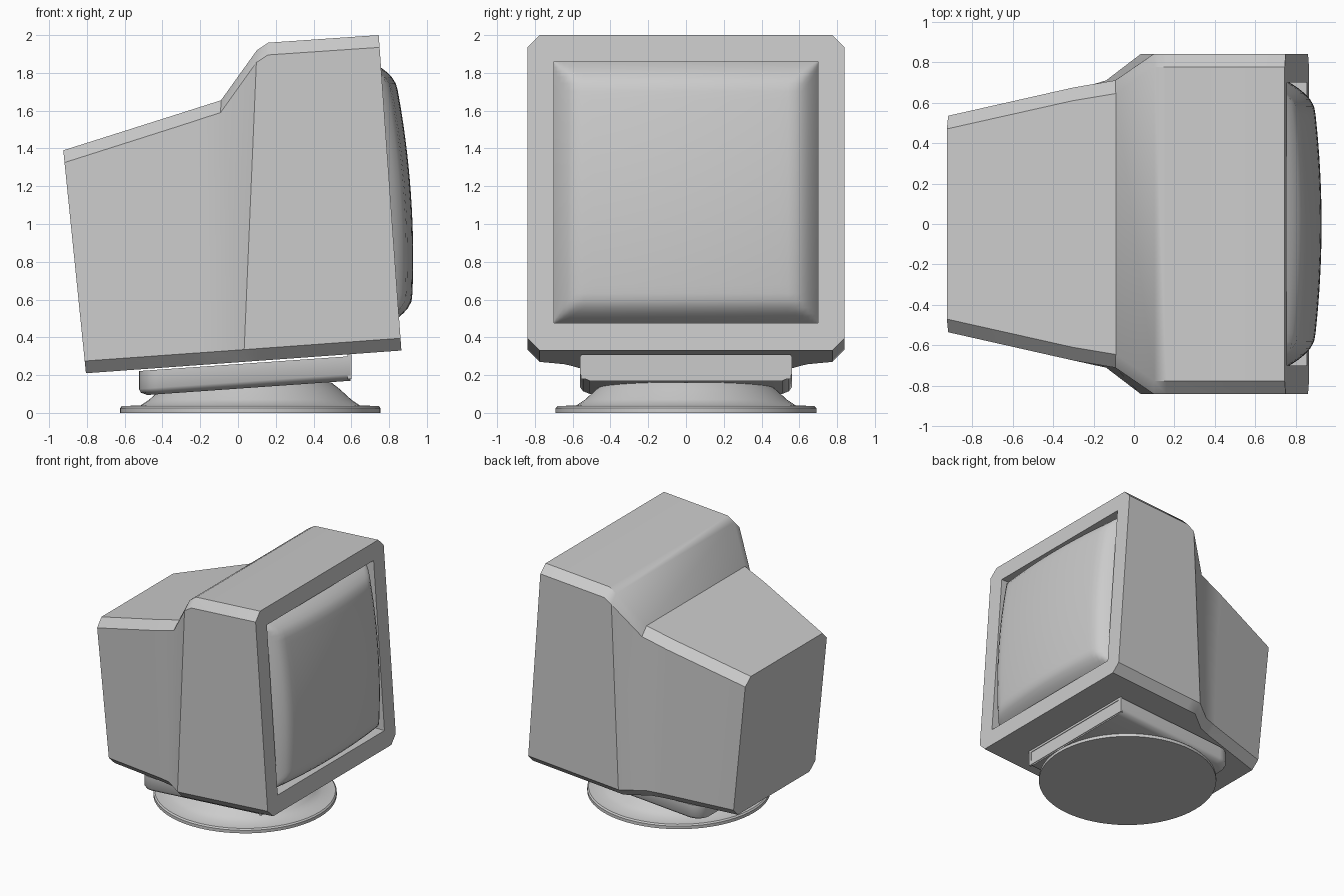
import bpy, bmesh, math
from mathutils import Vector

if "Cube" in bpy.data.objects:
    bpy.data.objects.remove(bpy.data.objects["Cube"])


def make_object(name, bm, angle=None):
    bmesh.ops.remove_doubles(bm, verts=bm.verts, dist=1e-4)
    mesh = bpy.data.meshes.new(name)
    bm.to_mesh(mesh)
    bm.free()
    obj = bpy.data.objects.new(name, mesh)
    bpy.context.collection.objects.link(obj)
    if angle:
        bpy.ops.object.select_all(action='DESELECT')
        bpy.context.view_layer.objects.active = obj
        obj.select_set(True)
        bpy.ops.object.shade_smooth_by_angle(angle=math.radians(angle))
    return obj


def loft(name, rings, angle=None):
    """Skin a list of equal-length rings and cap both ends."""
    bm = bmesh.new()
    rows = [[bm.verts.new(p) for p in ring] for ring in rings]
    n = len(rows[0])
    for a, b in zip(rows, rows[1:]):
        for i in range(n):
            bm.faces.new((a[i], a[(i + 1) % n], b[(i + 1) % n], b[i]))
    bm.faces.new(rows[0])
    bm.faces.new(rows[-1])
    bmesh.ops.remove_doubles(bm, verts=bm.verts, dist=1e-4)
    bmesh.ops.recalc_face_normals(bm, faces=bm.faces)
    return make_object(name, bm, angle)


def section(top, bottom, hw, c):
    """Chamfered rectangle between a top and a bottom (x, z) point."""
    t, b = Vector((top[0], 0, top[1])), Vector((bottom[0], 0, bottom[1]))
    up = (t - b).normalized() * c
    y = Vector((0, 1, 0))
    half = [b + y * (hw - c), b + up + y * hw, t - up + y * hw, t + y * (hw - c)]
    return half + [Vector((p.x, -p.y, p.z)) for p in reversed(half)]


def under(x):
    return 0.21 + 0.072 * (x + 0.805)


def front(z):
    return 0.745 + 0.12 * (2.0 - z) / 1.67


# Tilted housing, from rear to bezel, then into the screen recess
stations = [(-0.925, 1.39, -0.805, 0.535), (-0.30, 1.588, -0.25, 0.675),
            (-0.09, 1.655, -0.14, 0.71), (0.10, 1.92, 0.03, 0.84),
            (0.16, 1.96, 0.12, 0.84), (0.745, 2.0, 0.865, 0.84)]
rings = [section((xt, zt), (xb, under(xb)), hw, 0.065) for xt, zt, xb, hw in stations]
Z0, Z1, HW = 0.475, 1.86, 0.70
for depth in (0, 0.12):
    rings.append(section((front(Z1) - depth, Z1), (front(Z0) - depth, Z0), HW, 0))
loft("monitor_housing", rings, 35)

# Bulging glass screen
bm = bmesh.new()
N = 32
grid = []
for j in range(N + 1):
    v = math.sin(math.pi * (j / N - 0.5))
    row = []
    for i in range(N + 1):
        u = math.sin(math.pi * (i / N - 0.5))
        edge = max(0, (max(abs(u), abs(v)) - 0.8) / 0.2)
        d = 0.11 - 0.05 * (u * u + v * v) - 0.11 * edge ** 2
        z = (Z0 + Z1) / 2 + v * (Z1 - Z0) / 2
        row.append(bm.verts.new((front(z) + d, u * HW, z)))
    grid.append(row)
for a, b in zip(grid, grid[1:]):
    for i in range(N):
        bm.faces.new((a[i], a[i + 1], b[i + 1], b[i]))
make_object("screen_glass", bm, 60)


# Tilt block under the housing, with rounded rear corners
def block_ring(z, hw, back, r):
    half = [(0.595, hw)]
    for k in range(7):
        a = math.pi / 2 * (1 + k / 6)
        half.append((back + r + r * math.cos(a), hw - r + r * math.sin(a)))
    pts = half + [(x, -y) for x, y in reversed(half)]
    return [(x, y, z + 0.07 * (x - 0.595)) for x, y in pts]


loft("tilt_block", [block_ring(0.30, 0.56, -0.525, 0.12),
                    block_ring(0.205, 0.56, -0.525, 0.12),
                    block_ring(0.185, 0.545, -0.515, 0.11),
                    block_ring(0.17, 0.51, -0.48, 0.09)], 40)

# Raised frame on the front of the tilt block
bm = bmesh.new()
for y0, y1, z0, z1 in ((-0.555, 0.555, 0.18, 0.215), (-0.555, 0.555, 0.292, 0.31),
                       (-0.555, -0.53, 0.215, 0.292), (0.53, 0.555, 0.215, 0.292)):
    cube = bmesh.ops.create_cube(bm, size=1)["verts"]
    bmesh.ops.scale(bm, vec=(0.02, y1 - y0, z1 - z0), verts=cube)
    bmesh.ops.translate(bm, vec=(0.59, (y0 + y1) / 2, (z0 + z1) / 2), verts=cube)
make_object("block_front_frame", bm)

# Round swivel base
profile = [(0.69, 0), (0.69, 0.025), (0.68, 0.036), (0.58, 0.04),
           (0.535, 0.07), (0.475, 0.125), (0.43, 0.16)]
loft("swivel_base", [[(0.065 + r * math.cos(math.tau * k / 64),
                       r * math.sin(math.tau * k / 64), z) for k in range(64)]
                     for r, z in profile], 35)
